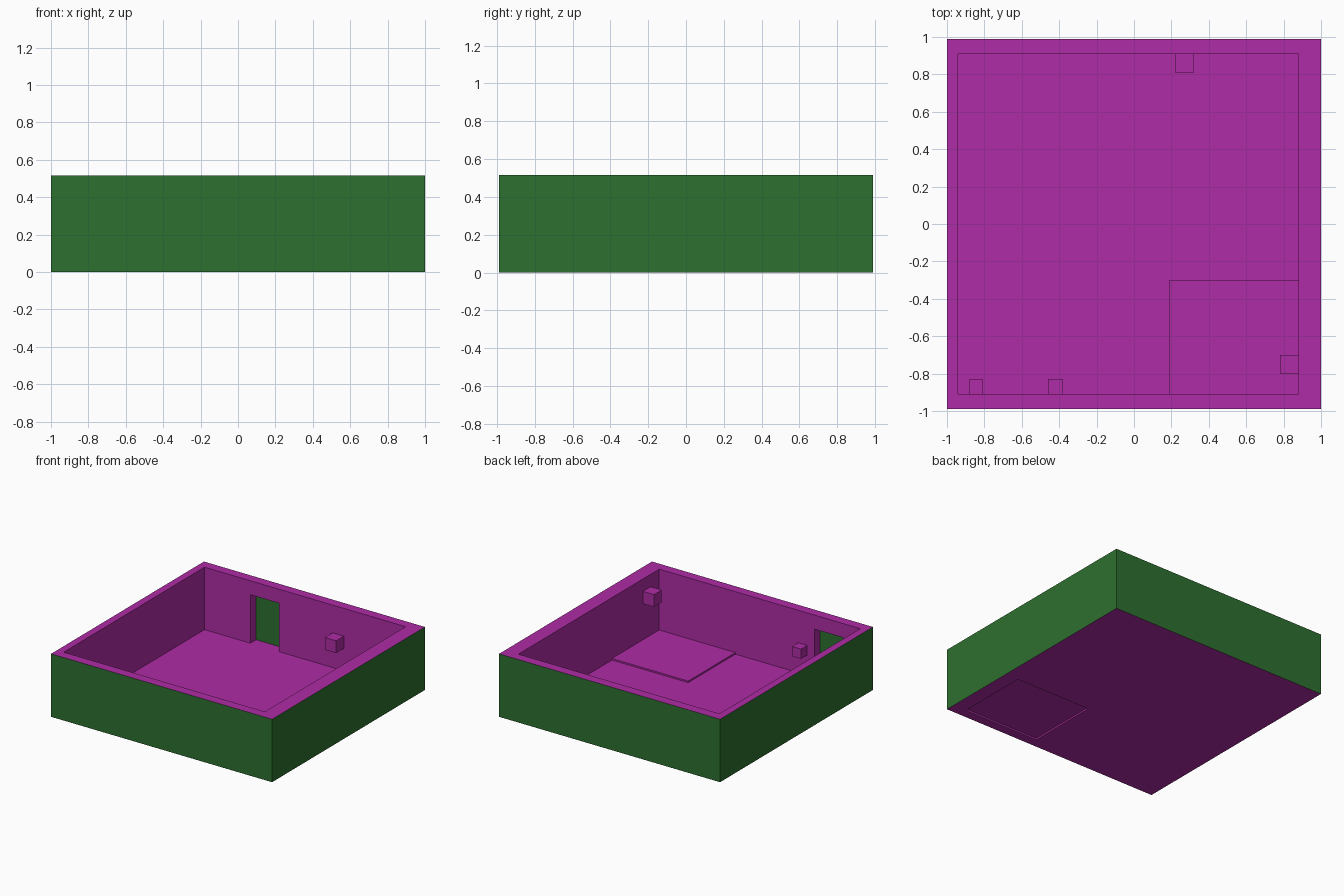
import bpy
import bmesh
from mathutils import Vector

if "Cube" in bpy.data.objects:
    bpy.data.objects.remove(bpy.data.objects["Cube"], do_unlink=True)


def material(name, color):
    mat = bpy.data.materials.new(name)
    mat.use_nodes = True
    mat.diffuse_color = color
    mat.node_tree.nodes["Principled BSDF"].inputs["Base Color"].default_value = color
    return mat


magenta = material("magenta", (0.43, 0.025, 0.38, 1))
green = material("green", (0.027, 0.16, 0.028, 1))


def box(name, x, y, z):
    """Box between the given (low, high) limits on each axis."""
    bm = bmesh.new()
    bmesh.ops.create_cube(bm, size=1)
    for v in bm.verts:
        v.co = Vector([r[0] if c < 0 else r[1] for c, r in zip(v.co, (x, y, z))])
    mesh = bpy.data.meshes.new(name)
    bm.to_mesh(mesh)
    bm.free()
    mesh.materials.append(magenta)
    obj = bpy.data.objects.new(name, mesh)
    bpy.context.collection.objects.link(obj)
    return obj


def combine(target, tool, operation):
    """Apply a boolean and throw the tool away."""
    mod = target.modifiers.new(operation, "BOOLEAN")
    mod.operation = operation
    mod.solver = "EXACT"
    mod.object = tool
    bpy.context.view_layer.update()
    graph = bpy.context.evaluated_depsgraph_get()
    result = bpy.data.meshes.new_from_object(target.evaluated_get(graph))
    target.modifiers.remove(mod)
    target.data = result
    bpy.data.objects.remove(tool, do_unlink=True)


HEIGHT, HALF_Y, SKIN = 0.515, 0.988, 0.004
LEFT, RIGHT, INNER_Y = 0.88, -0.94, 0.91

# Walls and floor: a block hollowed out into a room
room = box("room_shell", (-1, 1), (-HALF_Y, HALF_Y), (0, HEIGHT))
combine(room, box("room_cutter", (RIGHT, LEFT), (-INNER_Y, INNER_Y), (SKIN, 1)), "DIFFERENCE")

# Doorways in the back and front walls, closed by the thin outer skin
back = HALF_Y - SKIN
combine(room, box("back_door_cutter", (-0.525, -0.265), (0.8, back), (SKIN, 0.4)), "DIFFERENCE")
combine(room, box("front_door_cutter", (-0.785, -0.525), (-back, -0.8), (SKIN, 0.4)), "DIFFERENCE")

# Raised floor panel, hollow underneath
combine(room, box("floor_panel", (0.19, 0.9), (-0.93, -0.3), (0.001, 0.017)), "UNION")
combine(room, box("panel_cutter", (0.194, LEFT), (-INNER_Y, -0.304), (-1, 0.013)), "DIFFERENCE")

# Outer wall faces and the skin behind the doorways are green
mesh = room.data
mesh.materials.clear()
mesh.materials.append(magenta)
mesh.materials.append(green)
for face in mesh.polygons:
    c, n = face.center, face.normal
    outer = abs(c.x) > 0.995 or abs(c.y) > back - 0.002
    face.material_index = int(outer and abs(n.z) < 0.5)

# Small blocks fixed to the walls
box("back_wall_block", (0.22, 0.32), (0.81, INNER_Y), (0.188, 0.288))
box("left_wall_block", (0.78, LEFT), (-0.8, -0.7), (0.313, 0.413))
box("front_wall_block_inner", (-0.46, -0.38), (-INNER_Y, -0.83), (0.17, 0.25))
box("front_wall_block_outer", (-0.88, -0.81), (-INNER_Y, -0.83), (0.17, 0.25))
